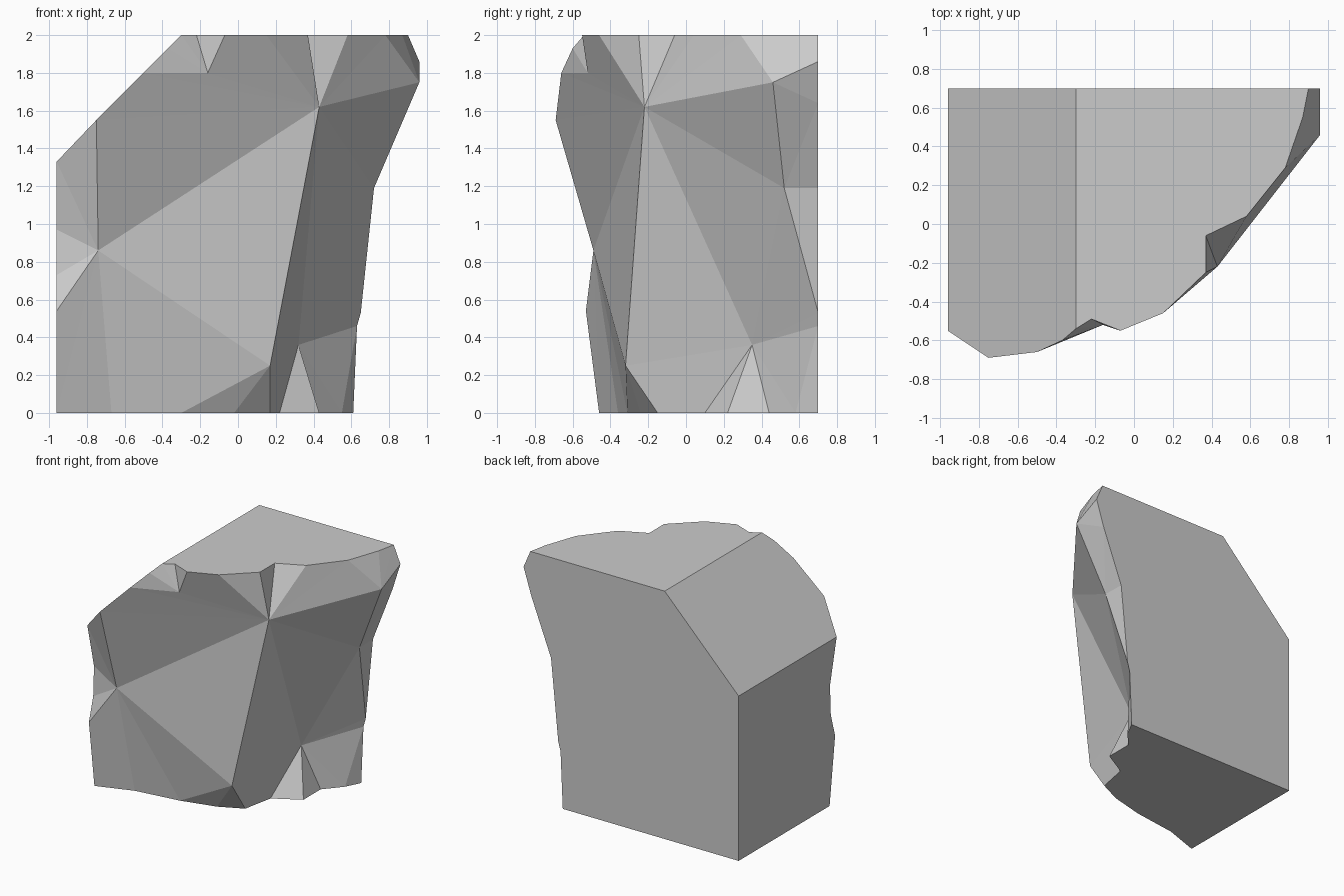
import bpy
import bmesh

if "Cube" in bpy.data.objects:
    bpy.data.objects.remove(bpy.data.objects["Cube"])

# Rims where the broken face meets the flat sides of the block
XL, YB, ZT = -0.96, 0.70, 2.0
left = [(XL, y, z) for y, z in
        [(-.46, 0), (-.53, .54), (-.475, .73), (-.465, .97), (-.55, 1.33)]]
slope = [left[-1], (-.75, -.69, 1.55), (-.50, -.66, 1.80), (-.37, -.60, 1.93), (-.30, -.54, ZT)]
top = [slope[-1]] + [(x, y, ZT) for x, y in
       [(-.22, -.49), (-.07, -.55), (.15, -.46), (.37, -.25), (.37, -.06),
        (.58, .04), (.78, .29), (.87, .55), (.90, YB)]]
right = [top[-1]] + [(x, YB, z) for x, z in
         [(.96, 1.86), (.89, 1.64), (.715, 1.19), (.65, .53), (.63, .46), (.61, 0)]]
bottom = [right[-1]] + [(x, y, 0) for x, y in
          [(.55, .58), (.43, .44), (.43, .22), (.22, .10), (.17, -.15),
           (-.02, -.24), (-.30, -.31), (-.67, -.36)]] + [left[0]]

# Hub points of the broken face
peak = (.43, -.22, 1.62)
toe = (.17, -.32, .25)
hollow = (.32, .35, .36)
bulge = (-.74, -.49, .86)
notch = (-.16, -.52, 1.80)
shoulder = (.96, .46, 1.75)
waist = (.72, .52, 1.19)

bm = bmesh.new()
cache = {}


def vert(p):
    if p not in cache:
        cache[p] = bm.verts.new(p)
    return cache[p]


def face(points):
    bm.faces.new([vert(p) for p in points])


def fan(hub, ring):
    for a, b in zip(ring, ring[1:]):
        face([hub, a, b])


# Faceted broken face: triangle fans around the hubs
fan(bulge, [toe] + bottom[7:] + left[1:] + [slope[1], peak, toe])
fan(peak, slope[1:3] + [notch] + top[2:8] + [shoulder, waist, hollow, toe])
fan(notch, slope[2:] + top[1:3])
fan(shoulder, top[7:] + right[1:3] + [waist])
fan(waist, right[2:5] + [hollow])
fan(hollow, right[4:6] + bottom[1:6] + [toe])
fan(toe, bottom[5:8])
face([right[5], bottom[0], bottom[1]])

# Flat cut sides
back_low, back_mid, back_top = (XL, YB, 0), (XL, YB, 1.33), (-.30, YB, ZT)
face(left + [back_mid, back_low])
face(slope + [back_top, back_mid])
face(top + [back_top])
face(bottom + [back_low])
face(right + [back_low, back_mid, back_top])

bmesh.ops.recalc_face_normals(bm, faces=bm.faces)
mesh = bpy.data.meshes.new("rock_block")
bm.to_mesh(mesh)
bm.free()
bpy.context.collection.objects.link(bpy.data.objects.new("rock_block", mesh))
